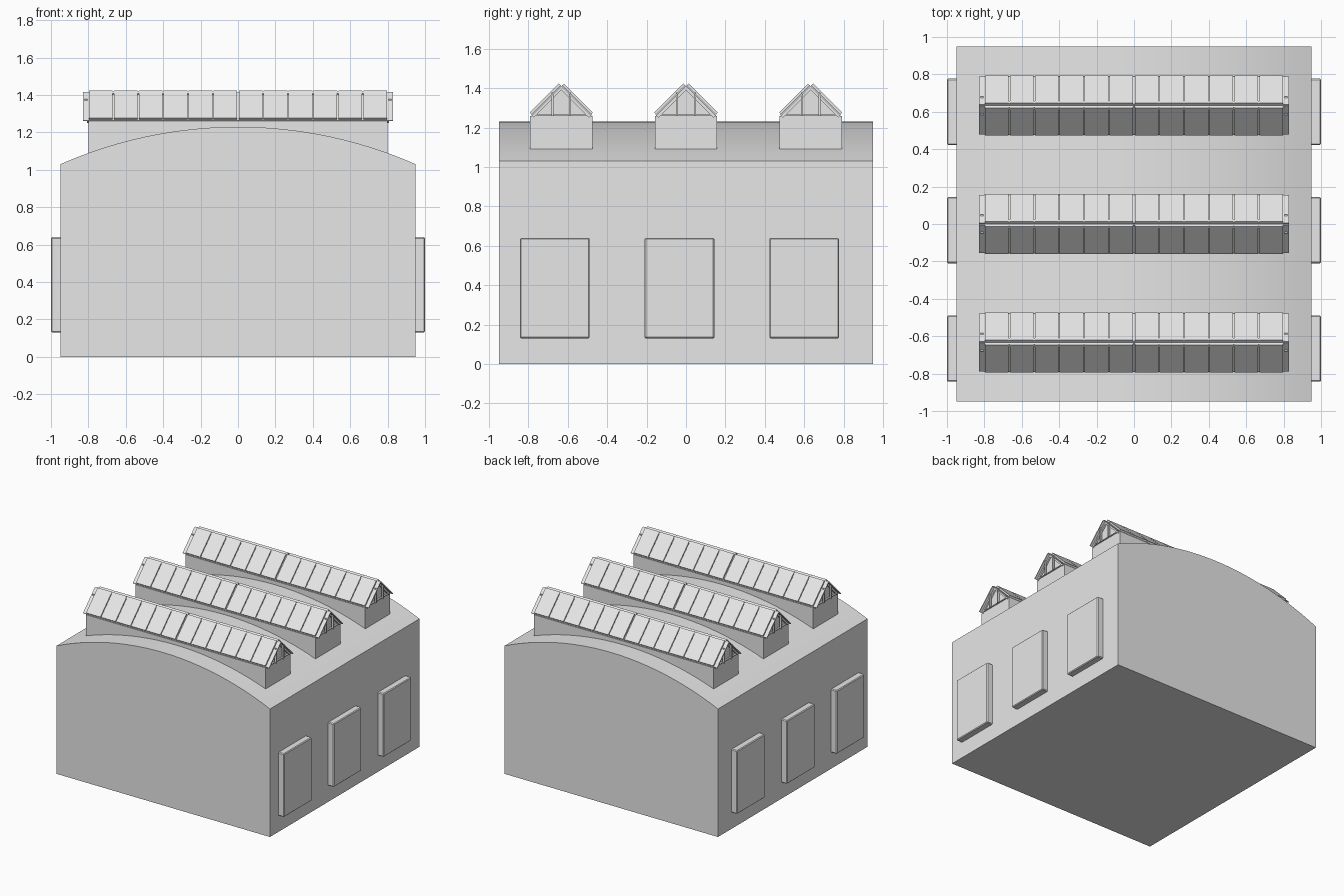
import bpy, bmesh, math
from mathutils import Matrix, Vector

if "Cube" in bpy.data.objects:
    bpy.data.objects.remove(bpy.data.objects["Cube"])

grey = bpy.data.materials.new("plain_grey")
grey.use_nodes = True
grey.diffuse_color = (0.8, 0.8, 0.8, 1)
grey.node_tree.nodes["Principled BSDF"].inputs["Base Color"].default_value = (0.8, 0.8, 0.8, 1)


def finish(name, bm):
    bmesh.ops.recalc_face_normals(bm, faces=bm.faces)
    mesh = bpy.data.meshes.new(name)
    bm.to_mesh(mesh)
    bm.free()
    mesh.materials.append(grey)
    obj = bpy.data.objects.new(name, mesh)
    bpy.context.collection.objects.link(obj)
    return obj


def add_box(bm, low, high):
    low, high = Vector(low), Vector(high)
    bmesh.ops.create_cube(bm, size=1, matrix=Matrix.Translation((low + high) / 2)
                          @ Matrix.Diagonal((*(high - low), 1)))


def add_prism(bm, points, shift):
    """Extrude a flat outline along a vector."""
    face = bm.faces.new([bm.verts.new(p) for p in points])
    moved = bmesh.ops.extrude_face_region(bm, geom=[face])["geom"]
    bmesh.ops.translate(bm, vec=shift, verts=[v for v in moved if isinstance(v, bmesh.types.BMVert)])


# Hall: a block with a shallow barrel roof
HALF, EAVE, RISE = 0.95, 1.03, 0.2
radius = (HALF ** 2 + RISE ** 2) / (2 * RISE)
sweep = math.asin(HALF / radius)
outline = [(-HALF, -HALF, 0), (HALF, -HALF, 0)]
STEPS = 24
for i in range(STEPS + 1):
    a = sweep * (1 - 2 * i / STEPS)
    outline.append((radius * math.sin(a), -HALF, EAVE + RISE - radius * (1 - math.cos(a))))
bm = bmesh.new()
add_prism(bm, outline, (0, 2 * HALF, 0))
hall = finish("hall", bm)
bpy.context.view_layer.objects.active = hall
hall.select_set(True)
bpy.ops.object.shade_smooth_by_angle(angle=math.radians(15))
hall.select_set(False)

# Raised side panels, three on each side wall
for side, label in ((1, "left"), (-1, "right")):
    for i in range(3):
        y = -0.033 + (i - 1) * 0.633
        bm = bmesh.new()
        xs = sorted((side * 0.94, side))
        add_box(bm, (xs[0], y - 0.177, 0.13), (xs[1], y + 0.177, 0.64))
        panel = finish(f"{label}_wall_panel_{i + 1}", bm)
        bevel = panel.modifiers.new("soft_edge", "BEVEL")
        bevel.width, bevel.segments = 0.006, 1

# Roof lights
CURB_X, CURB_Y, CURB_TOP, RIDGE = 0.8, 0.158, 1.26, 1.41
EAVE_Y = RIDGE - CURB_TOP


def slope_strip(bm, x0, x1, side, inner, outer, trim=0):
    """Slab lying on one 45 degree slope, between two offsets from it."""
    def point(y, offset):
        d = offset / math.sqrt(2)
        return (x0, side * (y + d), RIDGE - y + d)
    pts = [point(0, inner), point(EAVE_Y - trim, inner),
           point(EAVE_Y - trim, outer), point(0, outer)]
    add_prism(bm, pts, (x1 - x0, 0, 0))


for n in range(3):
    y = (n - 1) * 0.633
    tag = f"_{n + 1}"
    parts = []

    bm = bmesh.new()
    add_box(bm, (-CURB_X, -CURB_Y, 1.0), (CURB_X, CURB_Y, CURB_TOP))
    parts.append(finish("skylight_curb" + tag, bm))

    # Closed gable core below the glazing
    bm = bmesh.new()
    add_prism(bm, [(-0.795, -EAVE_Y, CURB_TOP), (-0.795, EAVE_Y, CURB_TOP), (-0.795, 0, RIDGE)],
              (1.59, 0, 0))
    parts.append(finish("skylight_gable" + tag, bm))

    # Thin roof sheets that overhang both ends
    bm = bmesh.new()
    for side in (-1, 1):
        slope_strip(bm, -0.828, 0.828, side, 0, 0.007)
    parts.append(finish("skylight_sheet" + tag, bm))

    # Twelve panes per slope with a wider joint in the middle
    bm = bmesh.new()
    width = 2 * CURB_X / 12
    for side in (-1, 1):
        for i in range(12):
            x = -CURB_X + i * width
            left = 0.006 if i == 6 else 0.003
            right = 0.006 if i == 5 else 0.003
            slope_strip(bm, x + left, x + width - right, side, 0.006, 0.019, 0.003)
        # Top rails along the ridge
        for a, b in ((-0.79, -0.005), (0.005, 0.79)):
            slope_strip(bm, a, b, side, 0.006, 0.016, EAVE_Y - 0.012)
    parts.append(finish("skylight_panes" + tag, bm))

    # End posts, rafters and sill
    bm = bmesh.new()
    for end in (-1, 1):
        x0, x1 = sorted((end * 0.79, end * 0.808))
        add_box(bm, (x0, -EAVE_Y + 0.01, CURB_TOP), (x1, EAVE_Y - 0.01, CURB_TOP + 0.007))
        for side in (-1, 1):
            slope_strip(bm, x0, x1, side, -0.014, 0)
            p0, p1 = sorted((end * 0.805, end * 0.82))
            add_box(bm, (p0, side * 0.045 - 0.005, CURB_TOP), (p1, side * 0.045 + 0.005, 1.378))
    parts.append(finish("skylight_end_frame" + tag, bm))

    for part in parts:
        part.location.y = y
